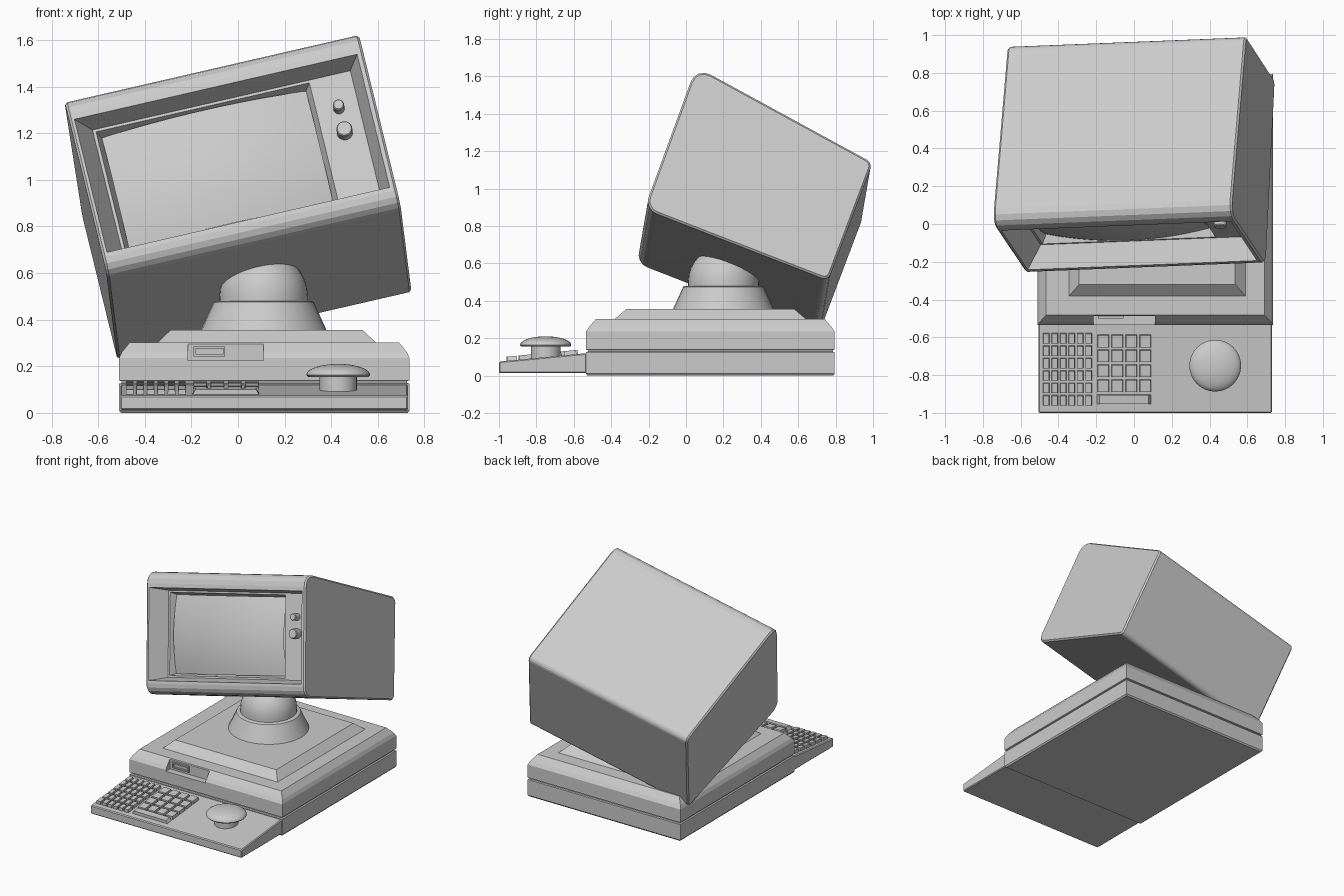
import bpy, bmesh, math
from mathutils import Matrix, Vector

old = bpy.data.objects.get("Cube")
if old:
    bpy.data.objects.remove(old, do_unlink=True)

grey = bpy.data.materials.new("case_grey")
grey.use_nodes = True
grey.diffuse_color = (0.6, 0.6, 0.6, 1)
grey.node_tree.nodes["Principled BSDF"].inputs["Base Color"].default_value = (0.6, 0.6, 0.6, 1)


def finish(bm, name, matrix=None, smooth=False):
    bmesh.ops.recalc_face_normals(bm, faces=bm.faces)
    mesh = bpy.data.meshes.new(name)
    bm.to_mesh(mesh)
    bm.free()
    mesh.materials.append(grey)
    ob = bpy.data.objects.new(name, mesh)
    bpy.context.collection.objects.link(ob)
    if matrix:
        ob.matrix_world = matrix
    if smooth:
        bpy.ops.object.select_all(action='DESELECT')
        ob.select_set(True)
        bpy.context.view_layer.objects.active = ob
        bpy.ops.object.shade_smooth_by_angle(angle=math.radians(35))
    return ob


def prism(profile, x0, x1):
    """Extrude a (y, z) profile along x."""
    bm = bmesh.new()
    ends = [[bm.verts.new((x, y, z)) for y, z in profile] for x in (x0, x1)]
    for ring in ends:
        bm.faces.new(ring)
    n = len(profile)
    for i in range(n):
        j = (i + 1) % n
        bm.faces.new((ends[0][i], ends[0][j], ends[1][j], ends[1][i]))
    bmesh.ops.recalc_face_normals(bm, faces=bm.faces)
    return bm


def loft(cx, cy, rings):
    """Stack rectangles given as (half x, half y, z)."""
    bm = bmesh.new()
    loops = [[bm.verts.new((cx + sx * hx, cy + sy * hy, z))
              for sx, sy in ((-1, -1), (1, -1), (1, 1), (-1, 1))] for hx, hy, z in rings]
    bm.faces.new(loops[0])
    bm.faces.new(loops[-1])
    for a, b in zip(loops, loops[1:]):
        for i in range(4):
            j = (i + 1) % 4
            bm.faces.new((a[i], a[j], b[j], b[i]))
    return bm


def box(x0, x1, y0, y1, z0, z1):
    return prism([(y0, z0), (y0, z1), (y1, z1), (y1, z0)], x0, x1)


def front_face(bm):
    bm.normal_update()
    return max((f for f in bm.faces if f.normal.y < -0.95), key=lambda f: f.calc_area())


def sink(bm, face, x0, x1, z0, z1, y):
    """Inset a front face and move its inner rectangle."""
    bmesh.ops.inset_individual(bm, faces=[face], thickness=0.005)
    mid = face.calc_center_median()
    for v in face.verts:
        v.co = (x0 if v.co.x < mid.x else x1, y, z0 if v.co.z < mid.z else z1)


def lathe(name, profile, matrix, steps=32):
    """Revolve an (r, z) profile around z."""
    bm = bmesh.new()
    vs = [bm.verts.new((r, 0, z)) for r, z in profile]
    es = [bm.edges.new(p) for p in zip(vs, vs[1:])]
    bmesh.ops.spin(bm, geom=vs + es, cent=(0, 0, 0), axis=(0, 0, 1),
                   angle=math.tau, steps=steps)
    bmesh.ops.remove_doubles(bm, verts=bm.verts, dist=0.0005)
    return finish(bm, name, matrix, True)


# Monitor frame: x across, y into the case, z up the tilted front
ax = Vector((0.974, 0.039, 0.224)).normalized()
az = ax.cross(Vector((0.041, 0.942, -0.333))).normalized()
ay = az.cross(ax)
tilt = Matrix((ax, ay, az)).transposed().to_4x4()
tilt.translation = (-0.75, 0.004, 1.363)
W = 1.296

# Monitor case with rounded long edges and a recessed front
corners = [(0, 0), (1.063, -0.174), (1.055, -0.864), (0, -0.831)]
bm = prism(corners, 0, W)
for (y, z), width in zip(corners, (0.09, 0.035, 0.035, 0.07)):
    edges = [e for e in bm.edges
             if all((v.co.yz - Vector((y, z))).length < 1e-4 for v in e.verts)]
    bmesh.ops.bevel(bm, geom=edges, offset=width, segments=4, profile=0.5, affect='EDGES')
rims = [e for e in bm.edges if any(all(abs(v.co.x - x) < 1e-4 for v in e.verts) for x in (0, W))]
bmesh.ops.bevel(bm, geom=rims, offset=0.01, segments=1, affect='EDGES')
face = front_face(bm)
sink(bm, face, 0.022, 1.268, -0.741, -0.118, 0)
sink(bm, face, 0.092, 1.228, -0.72, -0.138, 0.13)
sink(bm, face, 0.105, 1.045, -0.708, -0.15, 0.13)
sink(bm, face, 0.13, 1.02, -0.69, -0.17, 0.19)
finish(bm, "monitor_case", tilt)

# Bulging screen
bm = bmesh.new()
bmesh.ops.create_grid(bm, x_segments=20, y_segments=14, size=1)
for v in bm.verts:
    s, t = v.co.x, v.co.y
    v.co = (0.575 + 0.45 * s, 0.09 + 0.09 * (0.6 * s * s + 0.4 * t * t), -0.43 + 0.265 * t)
screen = finish(bm, "screen", tilt, True)
if screen.data.polygons[0].normal.y > 0:
    screen.data.flip_normals()

# Control knobs
for name, v, r in (("upper_knob", 0.295, 0.024), ("lower_knob", 0.407, 0.034)):
    place = tilt @ Matrix.Translation((1.142, 0.135, -v)) @ Matrix.Rotation(math.pi / 2, 4, 'X')
    lathe(name, [(0, 0), (r, 0), (r, 0.055), (r - 0.004, 0.06), (0, 0.06)], place, 20)

# Swivel stand
spot = Matrix.Translation((0.11, 0.2, 0))
arc = [(0.19 * math.cos(a), 0.5 + 0.19 * math.sin(a))
       for a in (math.pi / 2 * i / 8 for i in range(9))]
lathe("swivel_ball", [(0, 0.4), (0.19, 0.4)] + arc, spot)
lathe("stand_cone", [(0, 0.35), (0.27, 0.355), (0.215, 0.475), (0.205, 0.48), (0, 0.48)], spot)
finish(loft(0.123, 0.13, [(0.475, 0.52, 0.295), (0.413, 0.45, 0.355)]), "stand_plate")

# Base case with seam groove and chamfered lid
base = finish(loft(0.113, 0.13, [
    (0.615, 0.657, 0), (0.623, 0.665, 0.01), (0.623, 0.665, 0.125), (0.613, 0.655, 0.128),
    (0.613, 0.655, 0.136), (0.623, 0.665, 0.139), (0.623, 0.665, 0.235),
    (0.612, 0.648, 0.26), (0.578, 0.612, 0.302)]), "base_case")
cutter = finish(box(-0.215, 0.11, -0.6, -0.487, 0.225, 0.4), "notch_cutter")
cutter.hide_render = True
mod = base.modifiers.new("notch", 'BOOLEAN')
mod.operation, mod.object, mod.solver = 'DIFFERENCE', cutter, 'EXACT'
bpy.context.view_layer.objects.active = base
bpy.ops.object.modifier_apply(modifier=mod.name)
bpy.data.objects.remove(cutter, do_unlink=True)

# Disk slot in the notch
bm = box(-0.19, -0.055, -0.5, -0.48, 0.243, 0.285)
face = front_face(bm)
sink(bm, face, -0.182, -0.063, 0.252, 0.276, -0.5)
sink(bm, face, -0.182, -0.063, 0.252, 0.276, -0.483)
finish(bm, "disk_slot")

# Sloped keyboard
bm = prism([(-1, 0.013), (-1, 0.075), (-0.53, 0.12), (-0.53, 0.013)], -0.505, 0.73)
bmesh.ops.bevel(bm, geom=bm.edges[:], offset=0.006, segments=1, affect='EDGES')
finish(bm, "keyboard")
slope = math.atan2(0.045, 0.47)


def keys(name, x0, x1, y0, y1, cols, rows, gap=0.01):
    bm = bmesh.new()
    dx, dy = (x1 - x0) / cols, (y1 - y0) / rows
    for i in range(cols):
        for j in range(rows):
            x, y = x0 + dx * (i + 0.5), y0 + dy * (j + 0.5)
            z = 0.075 + (y + 1) * math.tan(slope) + 0.007
            place = (Matrix.Translation((x, y, z)) @ Matrix.Rotation(slope, 4, 'X')
                     @ Matrix.Diagonal((dx - gap, dy - gap, 0.03, 1)))
            made = bmesh.ops.create_cube(bm, size=1, matrix=place)["verts"]
            top = sorted(made, key=lambda v: v.co.z)[4:]
            for v in top:
                v.co.x += (x - v.co.x) * 0.12
                v.co.y += (y - v.co.y) * 0.08
    finish(bm, name)


keys("letter_keys", -0.487, -0.218, -0.967, -0.573, 6, 6)
keys("number_keys", -0.2, 0.097, -0.897, -0.58, 4, 4)
keys("wide_key", -0.205, 0.1, -0.96, -0.898, 1, 1)

# Mushroom button
cap = [(0.137 * math.cos(a), 0.163 + 0.047 * math.sin(a))
       for a in (math.pi / 2 * i / 8 for i in range(9))]
lathe("push_button", [(0, 0.08), (0.08, 0.08), (0.08, 0.155), (0.13, 0.155)] + cap,
      Matrix.Translation((0.43, -0.75, 0)))
